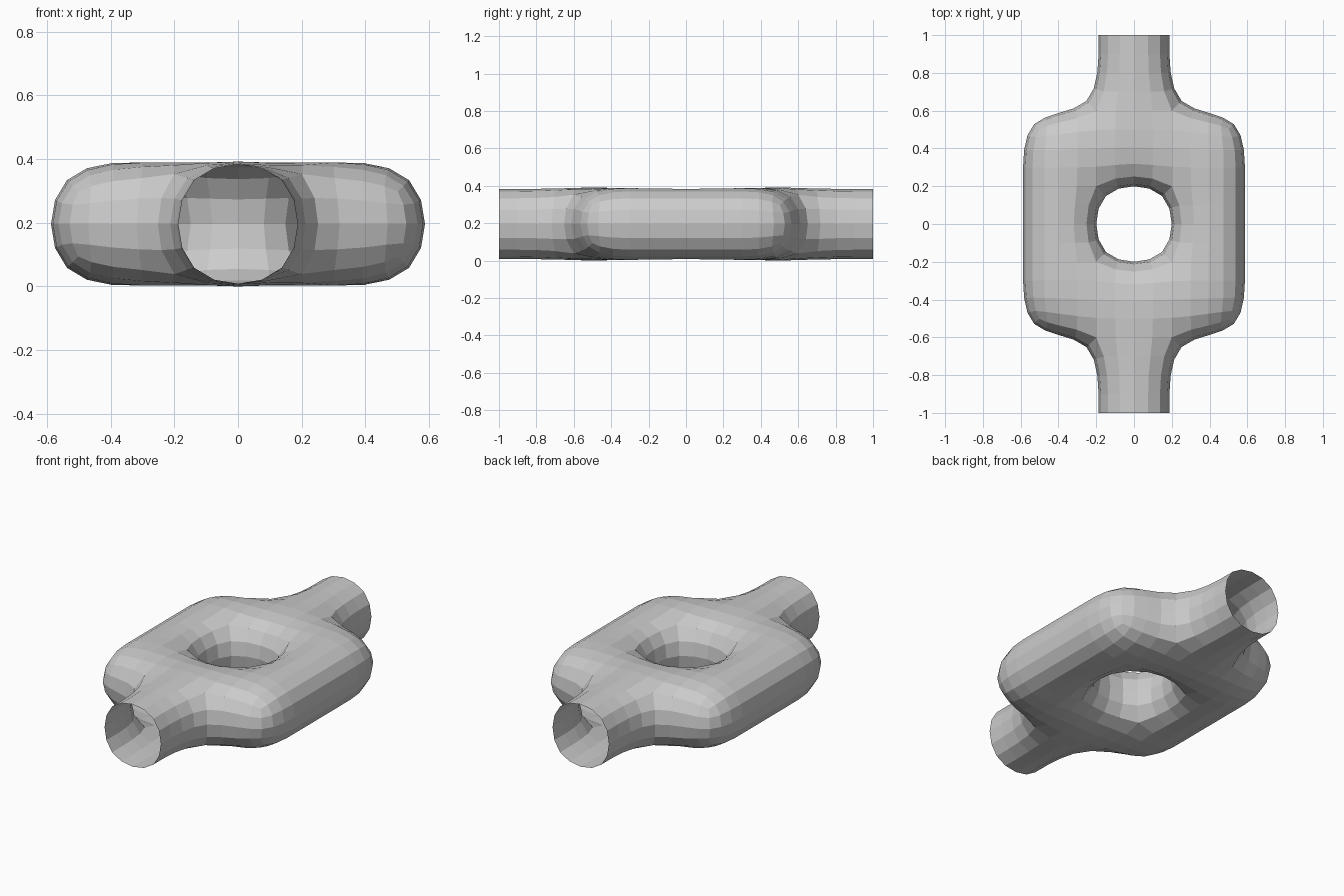
import bpy, bmesh
from mathutils import Vector

if "Cube" in bpy.data.objects:
    bpy.data.objects.remove(bpy.data.objects["Cube"])

S = 0.4  # cell size of the control cage

# Cells of the pipe: square ring plus one stub at each end
cells = {(i, j) for i in (-1, 0, 1) for j in (-1, 0, 1)} - {(0, 0)}
cells |= {(0, 2), (0, -2)}

bm = bmesh.new()
verts = {}


def corner(x, y, z):
    key = (round(x, 3), round(y, 3), round(z, 3))
    if key not in verts:
        verts[key] = bm.verts.new(key)
    return verts[key]


def add_face(centre, u, v):
    pts = [centre - u - v, centre + u - v, centre + u + v, centre - u + v]
    bm.faces.new([corner(*p) for p in pts])


h = S / 2
X, Y, Z = Vector((h, 0, 0)), Vector((0, h, 0)), Vector((0, 0, h))
for i, j in sorted(cells):
    c = Vector((i * S, j * S, h))
    # Top and bottom
    add_face(c + Z, X, Y)
    add_face(c - Z, Y, X)
    # Outer walls; the stub ends stay open
    for di, dj, n, u, v in ((1, 0, X, Y, Z), (-1, 0, -X, Z, Y),
                            (0, 1, Y, Z, X), (0, -1, -Y, X, Z)):
        open_end = abs(j + dj) == 3
        if (i + di, j + dj) not in cells and not open_end:
            add_face(c + n, u, v)

mesh = bpy.data.meshes.new("pipe_loop")
bm.to_mesh(mesh)
bm.free()
pipe = bpy.data.objects.new("pipe_loop", mesh)
bpy.context.collection.objects.link(pipe)

# Round the cage into a flat-shaded pipe
sub = pipe.modifiers.new("Subdivision", 'SUBSURF')
sub.levels = sub.render_levels = 2
sub.use_limit_surface = False
bpy.context.view_layer.objects.active = pipe
pipe.select_set(True)
bpy.ops.object.modifier_apply(modifier=sub.name)

# Rest on the ground
low = min(v.co.z for v in pipe.data.vertices)
for v in pipe.data.vertices:
    v.co.z -= low
